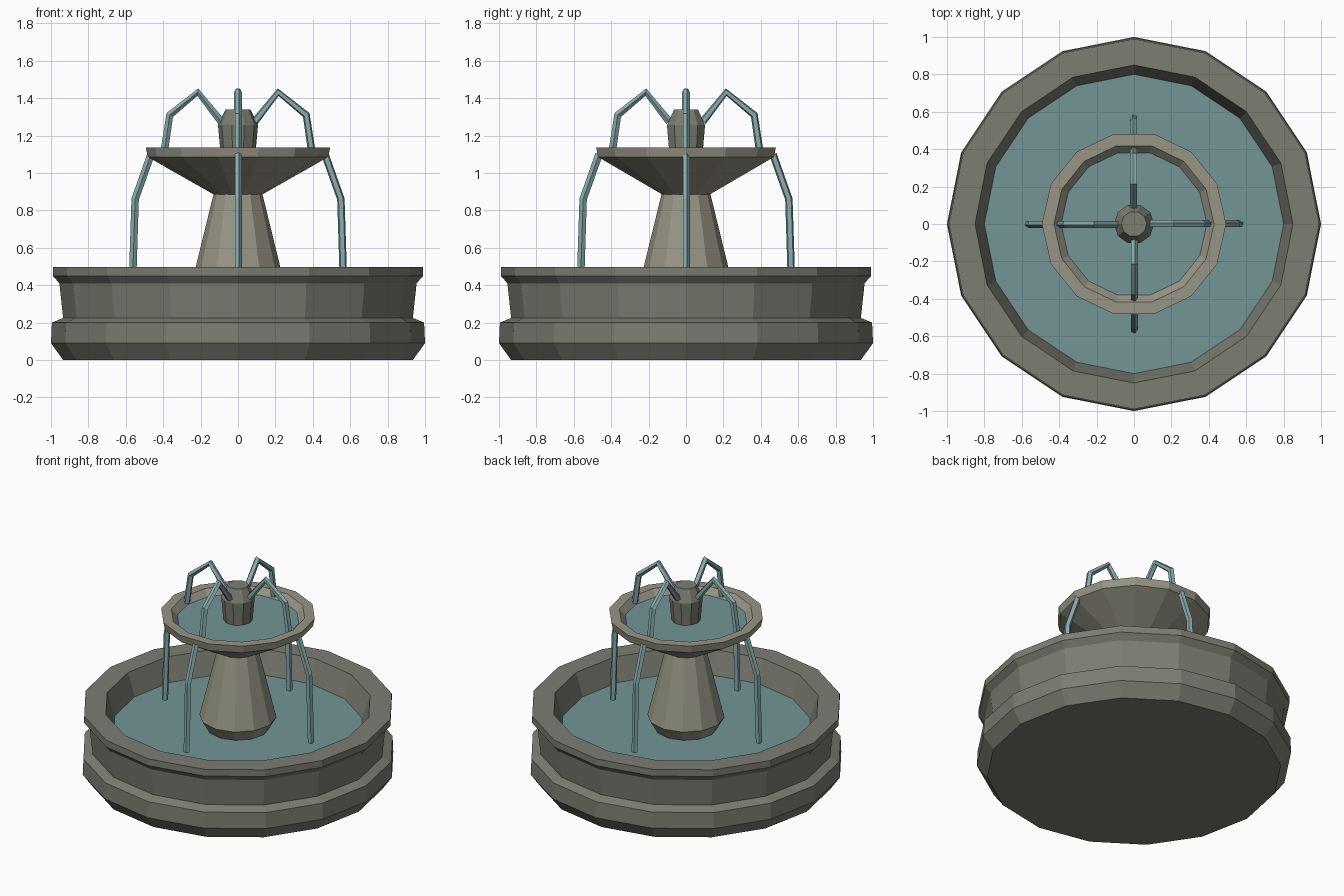
import bpy, bmesh, math
from mathutils import Vector, Matrix

if "Cube" in bpy.data.objects:
    bpy.data.objects.remove(bpy.data.objects["Cube"])


def material(name, rgb):
    m = bpy.data.materials.new(name)
    m.diffuse_color = (*rgb, 1)
    m.use_nodes = True
    m.node_tree.nodes["Principled BSDF"].inputs["Base Color"].default_value = m.diffuse_color
    return m


STONE = material("stone", (0.20, 0.205, 0.165))
PALE = material("pale_stone", (0.31, 0.30, 0.235))
WATER = material("water", (0.17, 0.30, 0.30))
SPRAY = material("spray", (0.25, 0.42, 0.43))


def finish(name, bm, mat):
    mesh = bpy.data.meshes.new(name)
    bm.to_mesh(mesh)
    bm.free()
    mesh.materials.append(mat)
    obj = bpy.data.objects.new(name, mesh)
    bpy.context.collection.objects.link(obj)
    return obj


def skin(bm, rings, bottom, top):
    """Bridge successive rings of points with quads and cap the ends."""
    rings = [[bm.verts.new(p) for p in ring] for ring in rings]
    for a, b in zip(rings, rings[1:]):
        n = len(a)
        for j in range(n):
            k = (j + 1) % n
            bm.faces.new((a[j], a[k], b[k], b[j]))
    if bottom:
        bm.faces.new(rings[0][::-1])
    if top:
        bm.faces.new(rings[-1])


def lathe(name, profile, sides, mat, bottom=True, top=True):
    bm = bmesh.new()
    step = math.tau / sides
    skin(bm, [[(r * math.cos(j * step), r * math.sin(j * step), z) for j in range(sides)]
              for r, z in profile], bottom, top)
    return finish(name, bm, mat)


def jet(name, path, angle, radius=0.021, sides=5):
    """Five-sided tube along a radial (r, z) path, turned about the z axis."""
    pts = [Vector((r, 0, z)) for r, z in path]
    side = Vector((0, 1, 0))
    rings = []
    for i, p in enumerate(pts):
        d_in = (p - pts[max(i - 1, 0)]).normalized()
        d_out = (pts[min(i + 1, len(pts) - 1)] - p).normalized()
        t = (d_in + d_out).normalized()
        up = t.cross(side)
        rings.append([p + radius * (math.cos(a) * side - math.sin(a) * up)
                      for a in (j * math.tau / sides for j in range(sides))])
    bm = bmesh.new()
    skin(bm, rings, True, True)
    bmesh.ops.recalc_face_normals(bm, faces=bm.faces[:])
    bm.transform(Matrix.Rotation(angle, 4, 'Z'))
    return finish(name, bm, SPRAY)


# Lower basin and its water
lathe("basin", [(0.935, 0), (1.0, 0.09), (0.995, 0.2), (0.935, 0.225), (0.955, 0.41),
                (0.99, 0.45), (0.99, 0.497), (0.85, 0.497), (0.80, 0.34)],
      16, STONE, top=False)
lathe("basin_water", [(0.80, 0.34)], 16, WATER, bottom=False)

# Central pedestal
lathe("pedestal", [(0.195, 0.335), (0.245, 0.42), (0.13, 0.89)], 12, PALE)

# Upper bowl and its water
lathe("upper_bowl", [(0.13, 0.885), (0.482, 1.085), (0.493, 1.137), (0.428, 1.137),
                     (0.39, 1.095)], 14, PALE, top=False)
lathe("upper_water", [(0.39, 1.095)], 14, WATER, bottom=False)

# Spout on top
lathe("spout", [(0.092, 1.09), (0.107, 1.255), (0.068, 1.338)], 10, STONE)

# Water jets in four directions
UPPER = [(0.09, 1.275), (0.215, 1.432), (0.365, 1.31), (0.395, 1.11)]
LOWER = [(0.465, 1.10), (0.55, 0.86), (0.565, 0.385)]
for i in range(4):
    jet(f"upper_jet_{i + 1}", UPPER, i * math.pi / 2)
    jet(f"lower_jet_{i + 1}", LOWER, i * math.pi / 2)
